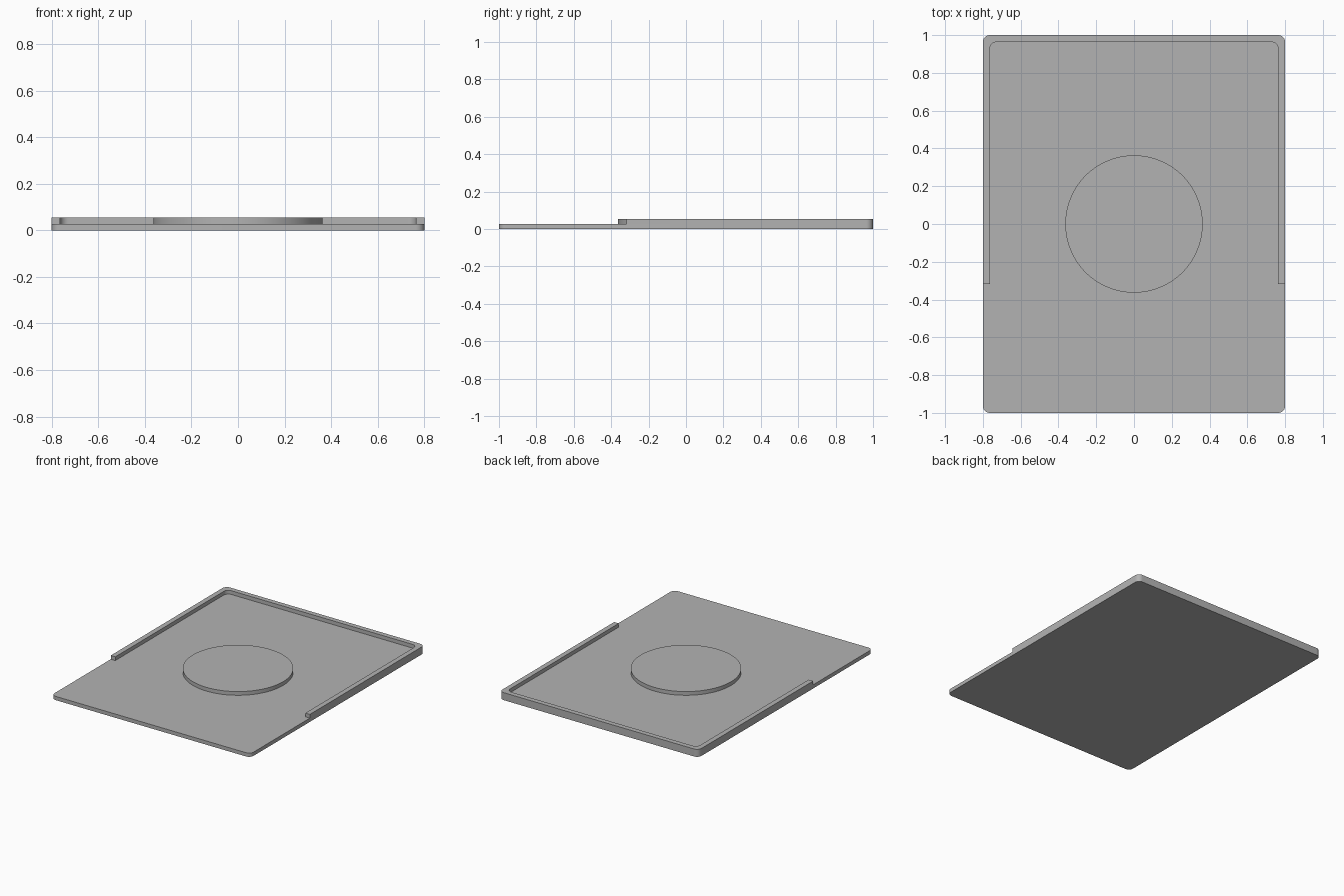
import bpy
import bmesh
from math import cos, sin, pi, radians

HALF_W, HALF_L = 0.8, 1.0
BASE_TOP, RAISED_TOP = 0.0273, 0.0545
RIM = 0.0364           # rim width, also the corner radius
RIM_END = -0.318       # where the side rims stop
DISC_RADIUS = 0.3636

cube = bpy.data.objects.get("Cube")
if cube:
    bpy.data.objects.remove(cube, do_unlink=True)

grey = bpy.data.materials.new("plain grey")
grey.use_nodes = True
colour = (0.45, 0.45, 0.45, 1)
grey.diffuse_color = colour
grey.node_tree.nodes["Principled BSDF"].inputs["Base Color"].default_value = colour


def arc(cx, cy, radius, start, sweep, steps):
    """Points along an arc, angles in quarter turns."""
    angles = [(start + sweep * i / steps) * pi / 2 for i in range(steps + 1)]
    return [(cx + radius * cos(a), cy + radius * sin(a)) for a in angles]


def corner(half_w, half_l, quadrant):
    """Rounded corner of a centred rectangle, counter-clockwise."""
    sx = 1 if quadrant in (0, 3) else -1
    sy = 1 if quadrant in (0, 1) else -1
    return arc(sx * (half_w - RIM), sy * (half_l - RIM), RIM, quadrant, 1, 10)


def extrude_outline(name, outline, z0, z1, bottom):
    """Prism over a counter-clockwise outline; the base closes raised parts."""
    bm = bmesh.new()
    low = [bm.verts.new((x, y, z0)) for x, y in outline]
    high = [bm.verts.new((x, y, z1)) for x, y in outline]
    bm.faces.new(high)
    if bottom:
        bm.faces.new(low[::-1])
    for i in range(len(low)):
        j = (i + 1) % len(low)
        bm.faces.new((low[i], low[j], high[j], high[i]))
    mesh = bpy.data.meshes.new(name)
    bm.to_mesh(mesh)
    bm.free()
    mesh.materials.append(grey)
    obj = bpy.data.objects.new(name, mesh)
    bpy.context.collection.objects.link(obj)
    bpy.ops.object.select_all(action="DESELECT")
    obj.select_set(True)
    bpy.context.view_layer.objects.active = obj
    bpy.ops.object.shade_smooth_by_angle(angle=radians(30))
    return obj


# Flat base plate with rounded corners
plate = [p for q in range(4) for p in corner(HALF_W, HALF_L, q)]
extrude_outline("base_plate", plate, 0, BASE_TOP, True)

# U-shaped rim around the back and the rear part of both sides
in_w, in_l = HALF_W - RIM, HALF_L - RIM
outer = ([(HALF_W, RIM_END)] + corner(HALF_W, HALF_L, 0)
         + corner(HALF_W, HALF_L, 1) + [(-HALF_W, RIM_END)])
inner = ([(in_w, RIM_END)] + corner(in_w, in_l, 0)
         + corner(in_w, in_l, 1) + [(-in_w, RIM_END)])
extrude_outline("raised_rim", outer + inner[::-1], BASE_TOP, RAISED_TOP, False)

# Round raised pad in the middle
disc = arc(0, 0, DISC_RADIUS, 0, 4, 96)[:-1]
extrude_outline("centre_disc", disc, BASE_TOP, RAISED_TOP, False)
